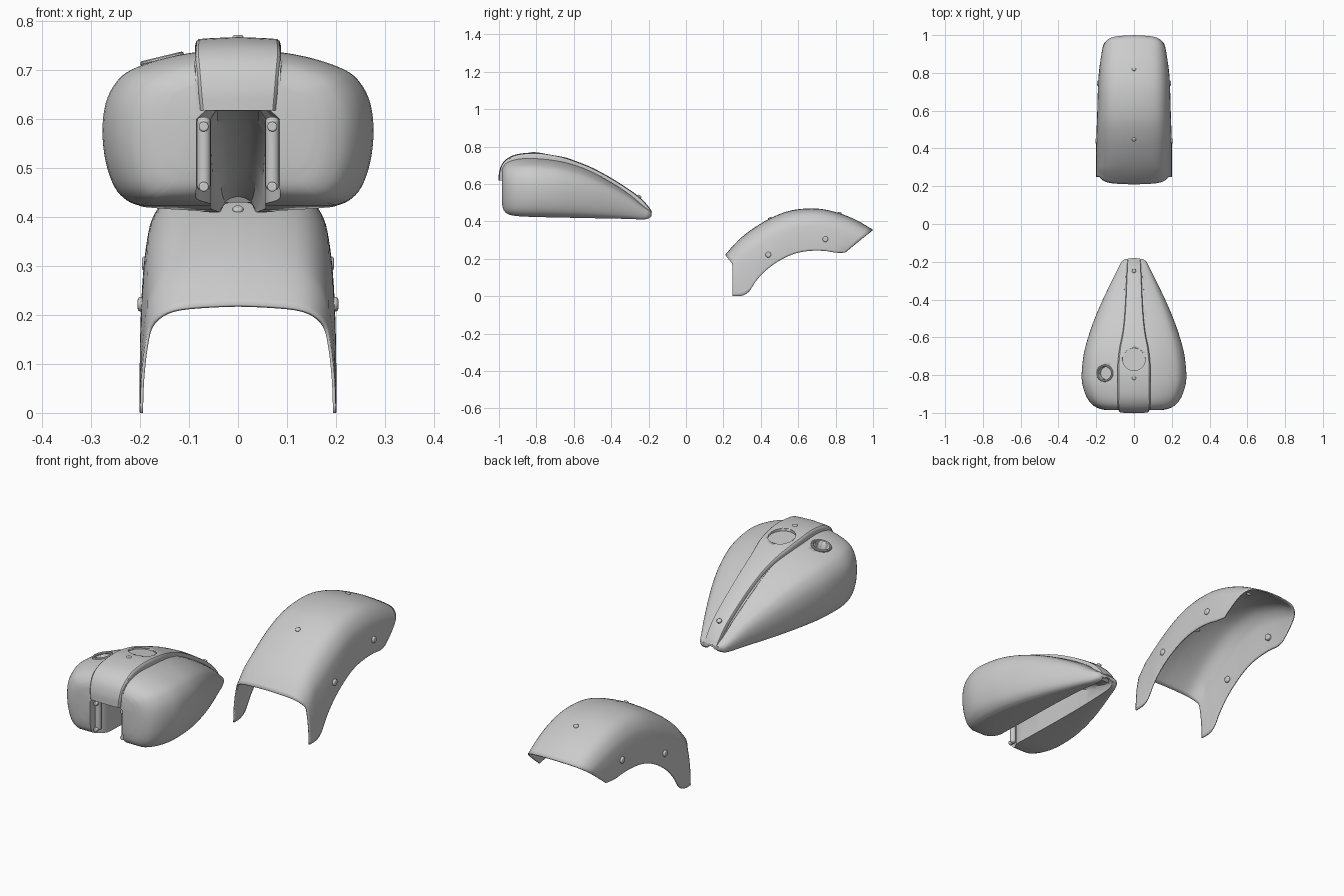
import bpy, bmesh, math
from mathutils import Vector

if "Cube" in bpy.data.objects:
    bpy.data.objects.remove(bpy.data.objects["Cube"])


def smooth(rows, n):
    """Resample a row list with a Catmull-Rom spline, n steps per span."""
    p = [Vector(r) for r in rows]
    p = [p[0] * 2 - p[1]] + p + [p[-1] * 2 - p[-2]]
    out = []
    for i in range(1, len(p) - 2):
        a, b, c, d = p[i - 1:i + 3]
        for k in range(n):
            t = k / n
            out.append(0.5 * (b * 2 + (c - a) * t + (a * 2 - b * 5 + c * 4 - d) * t**2
                              + (b * 3 - a - c * 3 + d) * t**3))
    return out + [p[-2]]


def shade(ob, angle=35):
    bpy.ops.object.select_all(action='DESELECT')
    ob.select_set(True)
    bpy.context.view_layer.objects.active = ob
    bpy.ops.object.shade_smooth_by_angle(angle=math.radians(angle))


def loft(name, rings, closed=True):
    bm = bmesh.new()
    vs = [[bm.verts.new(p) for p in r] for r in rings]
    n = len(vs[0])
    for a, b in zip(vs, vs[1:]):
        for i in range(n if closed else n - 1):
            j = (i + 1) % n
            bm.faces.new((a[i], a[j], b[j], b[i]))
    if closed:
        bm.faces.new(vs[0])
        bm.faces.new(vs[-1])
    bmesh.ops.recalc_face_normals(bm, faces=bm.faces)
    me = bpy.data.meshes.new(name)
    bm.to_mesh(me)
    bm.free()
    ob = bpy.data.objects.new(name, me)
    bpy.context.collection.objects.link(ob)
    return ob


def rod(name, loc, axis, r, depth, bevel=0.0, verts=24):
    bpy.ops.mesh.primitive_cylinder_add(vertices=verts, radius=r, depth=depth, location=loc)
    ob = bpy.context.object
    ob.name = name
    ob.rotation_euler = Vector(axis).to_track_quat('Z', 'Y').to_euler()
    if bevel:
        m = ob.modifiers.new('round', 'BEVEL')
        m.width, m.segments = bevel, 3
    shade(ob)
    return ob


def cut(ob, cutter):
    cutter.hide_render = True
    cutter.hide_set(True)
    m = ob.modifiers.new('cut', 'BOOLEAN')
    m.operation, m.object, m.solver = 'DIFFERENCE', cutter, 'EXACT'


# Tank body: y, half width, top, bottom, tunnel half width, tunnel roof
tank_rows = [
    (-.985, .150, .680, .500, .085, .630), (-.975, .190, .702, .460, .085, .630),
    (-.950, .228, .724, .438, .085, .630), (-.900, .258, .738, .428, .058, .630),
    (-.820, .277, .742, .424, .056, .630), (-.700, .268, .730, .421, .056, .620),
    (-.600, .243, .705, .419, .056, .600), (-.500, .208, .665, .417, .055, .565),
    (-.400, .165, .610, .415, .052, .520), (-.300, .117, .545, .413, .046, .470),
    (-.230, .082, .487, .410, .038, .445), (-.200, .066, .464, .416, .033, .441),
    (-.185, .045, .450, .428, .028, .438)]
# Outer half profile: fraction of width, fraction of height
lobe = smooth([(.72, .0), (.82, .035), (.91, .12), (.975, .28), (1, .48), (.975, .66),
               (.9, .79), (.79, .87), (.57, .94), (.3, .985), (0, 1)], 4)


def tank_ring(row):
    y, w, top, bot, tw, roof = row
    half = [(0, roof), (.4 * tw, roof - .003), (.75 * tw, roof - .01),
            (tw, max(roof - .03, bot + .003)), (tw, bot)]
    half += [(max(u * w, tw + .002), bot + v * (top - bot)) for u, v in lobe[:-1]]
    half.append((0, top))
    pts = half + [(-x, z) for x, z in half[-2:0:-1]]
    return [(x, y, z) for x, z in pts]


tank = loft('fuel_tank', [tank_ring(r) for r in smooth(tank_rows, 4)])
# Filler opening on the left lobe
up = Vector((-.24, 0, 1)).normalized()
fill = Vector((-.155, -.79, .723))
cut(tank, rod('filler_cutter', fill, up, .034, .1, verts=32))
shade(tank)
bpy.ops.mesh.primitive_torus_add(location=fill, major_radius=.040, minor_radius=.006,
                                 major_segments=40, minor_segments=10)
ring = bpy.context.object
ring.name = 'filler_ring'
ring.rotation_euler = up.to_track_quat('Z', 'Y').to_euler()
shade(ring)

# Centre console: y, z, half width along the spine
spine = smooth([(-1, .618, .077), (-.998, .66, .081), (-.983, .705, .085), (-.95, .738, .088),
                (-.90, .758, .087), (-.82, .766, .087), (-.75, .761, .087), (-.66, .744, .078),
                (-.58, .717, .062), (-.5, .684, .052), (-.4, .630, .045), (-.3, .566, .041),
                (-.24, .520, .038), (-.2, .476, .036), (-.182, .448, .034)], 4)
rings = []
for i, (y, z, w) in enumerate(spine):
    d = spine[min(i + 1, len(spine) - 1)] - spine[max(i - 1, 0)]
    ny, nz = Vector((-d[1], d[0])).normalized()
    half = [(0, -.035), (w, -.035), (w, -.014), (.975 * w, -.006), (.92 * w, -.002),
            (.6 * w, .0), (0, .002)]
    half += [(-x, o) for x, o in half[-2:0:-1]]
    rings.append([(x, y + ny * o, z + nz * o) for x, o in half])
console = loft('centre_console', rings)
# Round instrument pocket
tilt = Vector((0, .1, 1)).normalized()
cut(console, rod('pocket_cutter', Vector((0, -.715, .764)), tilt, .06, .036, verts=48))
shade(console)
rod('console_front_bolt', (0, -.815, .766), (0, 0, 1), .011, .012, .004)
rod('console_rear_bolt', (0, -.25, .531), (0, .6, .8), .011, .018, .004)

# Front mounts inside the tunnel mouth
for s, side in ((-1, 'left'), (1, 'right')):
    rod(f'{side}_mount_tube', (s * .070, -.945, .53), (0, 0, 1), .014, .15, .01)
    for z in (.585, .462):
        rod(f'{side}_mount_bolt', (s * .070, -.958, z), (0, 1, 0), .010, .02, .003)

# Rear fender: crown y, crown z, edge y, edge z, half width, profile blend
fender_rows = [
    (.212, .219, .250, .000, .197, 0), (.26, .275, .300, .003, .198, .3),
    (.32, .330, .337, .025, .198, .6), (.40, .385, .376, .083, .198, .9),
    (.48, .427, .430, .140, .197, 1), (.56, .455, .500, .190, .195, 1),
    (.65, .466, .580, .227, .192, 1), (.74, .461, .660, .242, .190, 1),
    (.83, .437, .740, .242, .187, 1), (.91, .404, .800, .233, .182, 1),
    (.998, .353, .850, .233, .172, .8)]
# Half profile: fraction of width, drop at the front lip, drop elsewhere
arc = smooth([(0, 0, 0), (.3, .01, .015), (.6, .035, .06), (.78, .09, .15), (.9, .2, .3),
              (.95, .38, .46), (.98, .6, .65), (.995, .8, .83), (1, 1, 1)], 3)
rings = []
for i, (cy, cz, ey, ez, w, k) in enumerate(smooth(fender_rows, 4)):
    half = []
    for u, a, b in arc:
        drop = a + (b - a) * k
        lip = min(1, drop * 4.5)
        f = lip + (drop - lip) * min(1, i / 6)   # squared-off front lip
        half.append((u * w, cy + (ey - cy) * f, cz + (ez - cz) * drop))
    rings.append([(-x, y, z) for x, y, z in half[:0:-1]] + half)
fender = loft('rear_fender', rings, closed=False)
m = fender.modifiers.new('thickness', 'SOLIDIFY')
m.thickness, m.offset = .006, 0
shade(fender, 40)

# Fender bolts
for s, side in ((-1, 'left'), (1, 'right')):
    rod(f'{side}_front_fender_bolt', (s * .193, .44, .222), (s, 0, 0), .015, .024, .006)
    rod(f'{side}_rear_fender_bolt', (s * .181, .745, .305), (s, 0, 0), .015, .030, .006)
rod('top_front_fender_bolt', (0, .45, .412), (0, -.5, 1), .011, .02, .005)
rod('top_rear_fender_bolt', (0, .82, .440), (0, .3, 1), .011, .02, .005)
